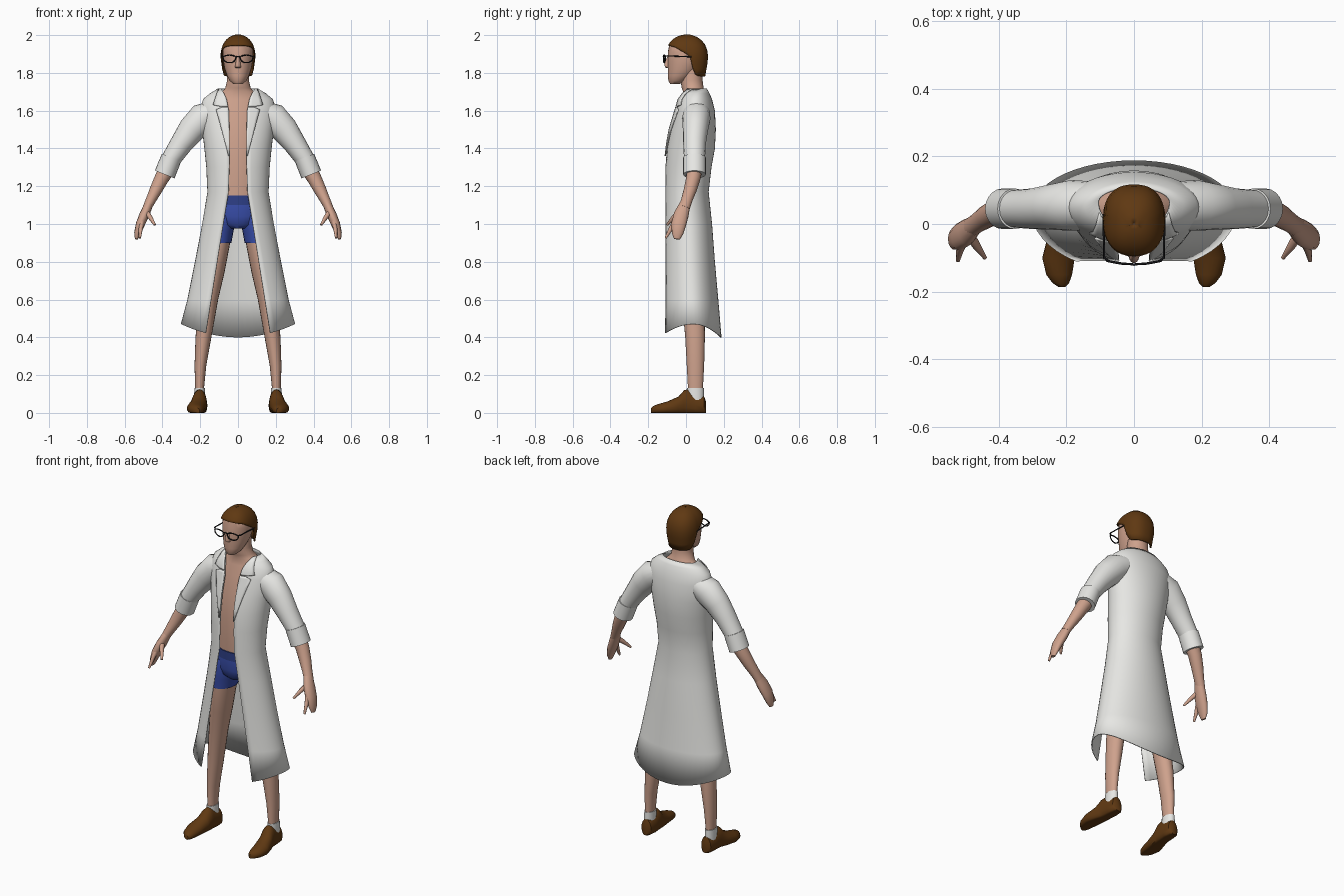
import bpy, bmesh
from math import sin, cos, pi, asin, sqrt
from mathutils import Vector

if "Cube" in bpy.data.objects:
    bpy.data.objects.remove(bpy.data.objects["Cube"])

X, Y, Z = Vector((1, 0, 0)), Vector((0, 1, 0)), Vector((0, 0, 1))
parts = []


def material(name, *rgb):
    m = bpy.data.materials.new(name)
    m.use_nodes = True
    m.diffuse_color = (*rgb, 1)
    m.node_tree.nodes["Principled BSDF"].inputs["Base Color"].default_value = (*rgb, 1)
    return m


skin = material("skin", .62, .36, .265)
white = material("white_cloth", .8, .8, .775)
brown = material("dark_brown", .115, .04, .006)
blue = material("blue_cloth", .04, .075, .4)
navy = material("waistband_blue", .027, .05, .24)
black = material("black_frame", .01, .01, .012)


def grid_object(name, rows, mat, closed=False, caps=False, thickness=0):
    """Skin a list of equal-length point rows into one mesh object."""
    bm = bmesh.new()
    vs = [[bm.verts.new(p) for p in row] for row in rows]
    n = len(rows[0])
    for a, b in zip(vs, vs[1:]):
        for i in range(n if closed else n - 1):
            j = (i + 1) % n
            bm.faces.new((a[i], a[j], b[j], b[i]))
    if caps:
        bm.faces.new(vs[0])
        bm.faces.new(vs[-1])
    bmesh.ops.recalc_face_normals(bm, faces=bm.faces)
    me = bpy.data.meshes.new(name)
    bm.to_mesh(me)
    bm.free()
    me.materials.append(mat)
    ob = bpy.data.objects.new(name, me)
    bpy.context.collection.objects.link(ob)
    parts.append(ob)
    if thickness:
        mod = ob.modifiers.new("Thickness", "SOLIDIFY")
        mod.thickness = thickness
        mod.offset = 0
    return ob


def loft(name, rings, mat, axis=None, ref=Y, side=1, n=20, floor=None):
    """Elliptical rings (x, y, z, radius across, radius along ref) along a path."""
    cs = [Vector(r[:3]) for r in rings]
    rows = []
    for i, r in enumerate(rings):
        t = axis or (cs[min(i + 1, len(cs) - 1)] - cs[max(i - 1, 0)]).normalized()
        u = (ref - t * ref.dot(t)).normalized()
        v = t.cross(u)
        row = []
        for k in range(n):
            a = 2 * pi * k / n
            p = cs[i] + v * r[3] * cos(a) + u * r[4] * sin(a)
            if floor is not None:
                p.z = max(p.z, floor)
            row.append((p.x * side, p.y, p.z))
        rows.append(row)
    return grid_object(name, rows, mat, closed=True, caps=True)


def lerp_table(table, key):
    """Interpolate rows sorted by their first value."""
    key = min(max(key, table[0][0]), table[-1][0])
    for a, b in zip(table, table[1:]):
        if key <= b[0]:
            f = (key - a[0]) / (b[0] - a[0])
            return [p + (q - p) * f for p, q in zip(a, b)]


# Torso, neck and head
loft("torso_and_neck", [
    (0, .01, 1.08, .135, .085), (0, .01, 1.2, .13, .09), (0, .02, 1.35, .14, .1),
    (0, .035, 1.5, .155, .1), (0, .045, 1.6, .15, .085), (0, .045, 1.66, .13, .07),
    (0, .045, 1.7, .085, .06), (0, .035, 1.72, .067, .058), (0, .03, 1.76, .058, .058),
    (0, .03, 1.82, .058, .055)], skin, axis=Z, n=28)
loft("head", [
    (0, -.058, 1.742, .025, .026), (0, -.045, 1.757, .043, .048), (0, -.03, 1.785, .058, .066),
    (0, -.012, 1.82, .07, .084), (0, -.003, 1.86, .078, .095), (0, 0, 1.91, .081, .096),
    (0, 0, 1.95, .075, .088), (0, .005, 1.98, .04, .05)], skin, axis=Z, n=28)
loft("nose", [(0, -.09, 1.888, .007, .008), (0, -.1, 1.85, .013, .016),
              (0, -.096, 1.83, .016, .016), (0, -.09, 1.825, .012, .01)], skin, axis=Z, n=10)

# Hair: a cap whose lower edge follows the hairline from brow to nape
HAIRLINE = [(-.105, 1.945), (-.06, 1.935), (.02, 1.89), (.035, 1.83), (.06, 1.785), (.12, 1.78)]


def hair_point(a, z):
    up = max(0, (z - 1.87) / .13)
    r = max(.02, 1 - up ** 2.6) ** .5
    if z < 1.87:
        r = 1 - (1.87 - z) * 1.6
    c, s = cos(a), sin(a)
    k = r * (abs(c) ** 2.5 + abs(s) ** 2.5) ** -.4
    return (.09 * k * c, .004 + .11 * k * s, z)


hair_rows = []
for j in range(10):
    f = sin(j / 9 * pi / 2)
    row = []
    for i in range(40):
        a = 2 * pi * i / 40
        low = lerp_table(HAIRLINE, hair_point(a, 1.87)[1])[1]
        row.append(hair_point(a, low + (2 - low) * f))
    hair_rows.append(row)
hair_rows.append([(p[0] * .1, p[1] * .1, 2) for p in hair_rows[-1]])
grid_object("hair", hair_rows, brown, closed=True, thickness=.006)


# Glasses
def wire(name, pts, cyclic=False):
    cu = bpy.data.curves.new(name, "CURVE")
    cu.dimensions = "3D"
    cu.bevel_depth = .0035
    cu.bevel_resolution = 1
    sp = cu.splines.new("POLY")
    sp.points.add(len(pts) - 1)
    for q, p in zip(sp.points, pts):
        q.co = (*p, 1)
    sp.use_cyclic_u = cyclic
    cu.materials.append(black)
    bpy.context.collection.objects.link(bpy.data.objects.new(name, cu))


for s, label in ((1, "left"), (-1, "right")):
    rim = []
    for i in range(16):
        a = 2 * pi * i / 16
        x = .045 + .034 * cos(a)
        rim.append((s * x, -.118 + .25 * max(0, x - .03) ** 1.1, 1.88 + (.014 if sin(a) > 0 else .026) * sin(a)))
    wire(label + "_lens_rim", rim, True)
    wire(label + "_temple", [(s * .077, -.108, 1.888), (s * .088, -.1, 1.89),
                             (s * .09, .03, 1.885)])
wire("glasses_bridge", [(-.013, -.118, 1.884), (0, -.12, 1.888), (.013, -.118, 1.884)])

# Coat body: height, half width, front edge depth, back depth, front edge offset
COAT = [(.43, .3, -.108, .185, .17), (.6, .265, -.106, .168, .142), (.8, .225, -.106, .15, .11),
        (1, .187, -.106, .135, .078), (1.17, .159, -.106, .117, .05), (1.3, .165, -.106, .132, .046),
        (1.4, .175, -.098, .15, .046), (1.5, .187, -.08, .155, .048), (1.6, .2, -.05, .15, .05),
        (1.66, .182, -.032, .135, .062), (1.69, .145, -.01, .122, .075), (1.715, .105, .02, .108, .09)]


def coat_depth(row, sn, cs):
    z, w, front, back, edge = row
    mid = (front + back) / 2
    reach = (mid - front) / sqrt(1 - (edge / w) ** 2) if cs > 0 else back - mid
    return mid - reach * cs


coat_rows = []
for row in COAT:
    half = []
    start = asin(row[4] / row[1])
    for i in range(21):
        a = start + (pi - start) * i / 20
        z = .4 + .07 * sin(a) ** 2 if row is COAT[0] else row[0]
        half.append((row[1] * sin(a), coat_depth(row, sin(a), cos(a)), z))
    coat_rows.append(half + [(-x, y, z) for x, y, z in half[-2::-1]])
grid_object("coat_body", coat_rows, white, thickness=.006)


def flap(name, outline, side):
    """Thin lapel piece lying on the coat front; outline holds (height, outer x)."""
    rows = []
    for z, outer in outline:
        row = lerp_table(COAT, z)
        pts = []
        for i in range(5):
            x = row[4] - .002 + (outer - row[4] + .002) * i / 4
            sn = min(x / row[1], .98)
            pts.append((side * x, coat_depth(row, sn, sqrt(1 - sn * sn)) - .009, z))
        rows.append(pts)
    grid_object(name, rows, white, thickness=.006)


# Paired parts
for s, label in ((1, "left"), (-1, "right")):
    flap(label + "_lapel", [(1.36, .05), (1.43, .068), (1.5, .087), (1.56, .103), (1.605, .116), (1.618, .085)], s)
    flap(label + "_collar", [(1.622, .092), (1.63, .132), (1.66, .122), (1.69, .112), (1.715, .102)], s)
    loft(label + "_sleeve", [
        (.11, .055, 1.6, .06, .07), (.185, .055, 1.56, .082, .075), (.245, .05, 1.5, .073, .067),
        (.3, .045, 1.425, .06, .06), (.36, .045, 1.335, .05, .055)], white, side=s)
    loft(label + "_cuff", [(.352, .045, 1.352, .055, .06), (.388, .045, 1.262, .056, .06)],
         white, side=s)
    loft(label + "_forearm", [
        (.375, .045, 1.29, .042, .042), (.405, .038, 1.24, .038, .038), (.435, .022, 1.18, .033, .034),
        (.46, .005, 1.13, .027, .03), (.482, -.01, 1.085, .023, .03)], skin, side=s)
    loft(label + "_hand", [
        (.472, -.005, 1.105, .023, .029), (.495, -.025, 1.05, .026, .04), (.517, -.038, 1, .024, .04),
        (.533, -.045, .95, .017, .031), (.538, -.048, .92, .008, .016)], skin, side=s, n=14)
    loft(label + "_index_finger", [(.505, -.05, 1.03, .014, .016), (.515, -.08, .975, .011, .012),
                                   (.52, -.108, .925, .006, .006)], skin, side=s, n=10)
    loft(label + "_thumb", [(.49, -.025, 1.07, .015, .018), (.465, -.065, 1.035, .012, .013),
                            (.44, -.1, .995, .006, .006)], skin, side=s, n=10)
    loft(label + "_leg", [
        (.095, .02, 1, .07, .085), (.108, .02, .88, .063, .084), (.13, .028, .74, .058, .072),
        (.156, .038, .6, .051, .06), (.183, .048, .4, .042, .052), (.199, .05, .25, .031, .046),
        (.203, .05, .14, .024, .04), (.203, .05, .08, .024, .04)], skin, axis=Z, side=s)
    loft(label + "_shorts_leg", [
        (.107, .02, .9, .072, .09), (.1, .02, .96, .076, .092), (.085, .015, 1.04, .078, .093),
        (.08, .01, 1.08, .06, .08)], blue, axis=Z, side=s)
    loft(label + "_sock", [(.203, .05, .05, .03, .045), (.203, .05, .132, .028, .044)],
         white, axis=Z, side=s)
    # Shoe sections from heel to toe: depth, centre, half width, top
    shoe = [(.106, .2, .016, .06), (.094, .2, .032, .092), (.05, .2, .038, .1), (.01, .203, .038, .125),
            (-.01, .205, .04, .12), (-.04, .212, .044, .086), (-.1, .223, .048, .06),
            (-.15, .221, .038, .046), (-.175, .216, .024, .036), (-.186, .213, .01, .025)]
    loft(label + "_shoe", [(x, y, top * .4, w, top * .6) for y, x, w, top in shoe],
         brown, axis=Y, ref=Z, side=s, floor=0)

# Shorts
loft("shorts", [(0, .015, .975, .05, .07), (0, .015, .995, .11, .088), (0, .012, 1.04, .15, .096),
                (0, .01, 1.1, .142, .092)], blue, axis=Z, n=28)
loft("waistband", [(0, .01, 1.1, .144, .094), (0, .01, 1.15, .14, .094)], navy, axis=Z, n=28)

# Smooth shading with crisp creases
bpy.ops.object.select_all(action="DESELECT")
for ob in parts:
    ob.select_set(True)
bpy.context.view_layer.objects.active = parts[0]
bpy.ops.object.shade_smooth_by_angle(angle=.75)
